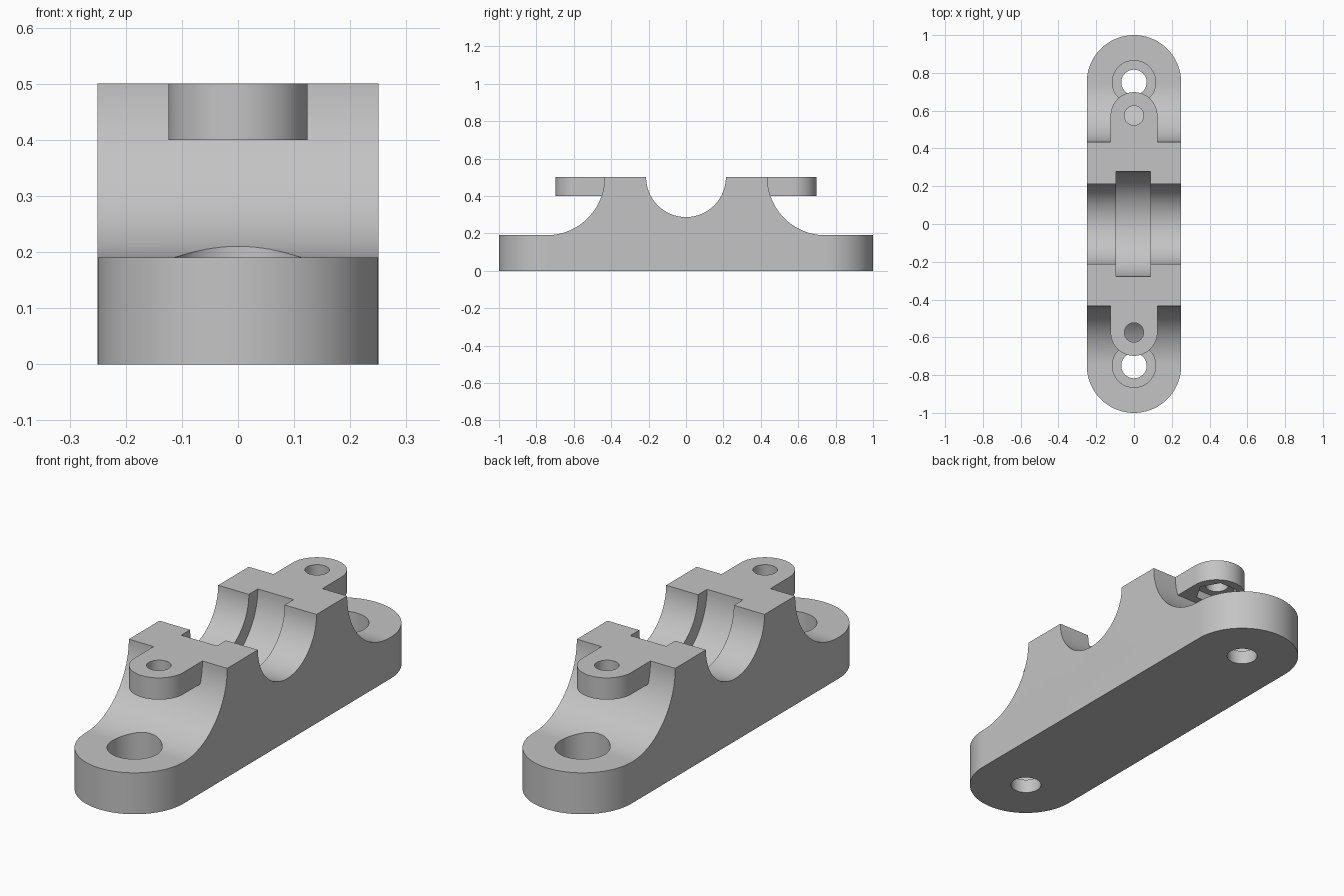
import bpy, bmesh
from math import sin, cos, pi, radians
from mathutils import Matrix

cube = bpy.data.objects.get("Cube")
if cube:
    bpy.data.objects.remove(cube, do_unlink=True)

TOP = 0.5
BASE_TOP = 0.19
HALF_W = 0.25
ALONG_X = Matrix(((0, 0, 1, 0), (1, 0, 0, 0), (0, 1, 0, 0), (0, 0, 0, 1)))


def arc(cu, cv, r, start, end, n=32):
    """Points of an arc, angles in degrees."""
    return [(cu + r * cos(radians(start + (end - start) * i / n)),
             cv + r * sin(radians(start + (end - start) * i / n))) for i in range(n + 1)]


def prism(name, outline, low, high, matrix=None):
    """Extrude a closed outline between two heights, optionally turned along x."""
    bm = bmesh.new()
    face = bm.faces.new([bm.verts.new((u, v, low)) for u, v in outline])
    new = bmesh.ops.extrude_face_region(bm, geom=[face])["geom"]
    moved = [g for g in new if isinstance(g, bmesh.types.BMVert)]
    bmesh.ops.translate(bm, verts=moved, vec=(0, 0, high - low))
    if matrix:
        bm.transform(matrix)
    bmesh.ops.recalc_face_normals(bm, faces=bm.faces)
    mesh = bpy.data.meshes.new(name)
    bm.to_mesh(mesh)
    bm.free()
    obj = bpy.data.objects.new(name, mesh)
    bpy.context.collection.objects.link(obj)
    return obj


def combine(target, tool, operation):
    """Apply a boolean and discard the tool."""
    mod = target.modifiers.new(operation.lower(), "BOOLEAN")
    mod.operation, mod.object, mod.solver = operation, tool, "EXACT"
    bpy.ops.object.select_all(action="DESELECT")
    bpy.context.view_layer.objects.active = target
    target.select_set(True)
    bpy.ops.object.modifier_apply(modifier=mod.name)
    bpy.data.objects.remove(tool, do_unlink=True)


def disc(y, r, n=48):
    return arc(0, y, r, 0, 360, n)[:-1]


# Side profile: flat feet, concave shoulders and the round saddle
profile = [(-1.1, 0), (1.1, 0), (1.1, BASE_TOP)]
profile += arc(0.745, TOP, 0.31, 270, 180)
profile += arc(0, TOP, 0.213, 0, -180, 48)
profile += arc(-0.745, TOP, 0.31, 0, -90)
profile += [(-1.1, BASE_TOP)]
body = prism("clamp_base", profile, -0.3, 0.3, ALONG_X)

# Rounded ends in plan
plan = arc(0, 0.75, HALF_W, 0, 180, 48) + arc(0, -0.75, HALF_W, 180, 360, 48)
combine(body, prism("plan_shape", plan, -0.1, 0.7), "INTERSECT")

# Wider groove in the middle of the saddle
groove = prism("saddle_groove", arc(0, TOP, 0.278, 0, 360, 72)[:-1], -0.094, 0.088, ALONG_X)
combine(body, groove, "DIFFERENCE")

for s in (-1, 1):
    # Bolt ear
    ear = arc(0, s * 0.574, 0.124, 0, s * 180) + [(-0.124, s * 0.34), (0.124, s * 0.34)]
    combine(body, prism("bolt_ear", ear, 0.4, TOP), "UNION")
    # Ear hole, with a hexagonal nut pocket underneath
    combine(body, prism("ear_hole", disc(s * 0.574, 0.051), 0.38, 0.6), "DIFFERENCE")
    combine(body, prism("nut_pocket", disc(s * 0.574, 0.095, 6), 0.36, 0.44), "DIFFERENCE")
    # Mounting hole with a deep counterbore
    combine(body, prism("mount_hole", disc(s * 0.75, 0.067), -0.1, 0.3), "DIFFERENCE")
    combine(body, prism("counterbore", disc(s * 0.75, 0.115), 0.065, 0.3), "DIFFERENCE")

# Plain grey plastic
grey = bpy.data.materials.new("plain_grey")
grey.use_nodes = True
colour = (0.55, 0.55, 0.55, 1)
grey.diffuse_color = colour
grey.node_tree.nodes["Principled BSDF"].inputs["Base Color"].default_value = colour
body.data.materials.clear()
body.data.materials.append(grey)
for poly in body.data.polygons:
    poly.material_index = 0

bpy.context.view_layer.objects.active = body
body.select_set(True)
bpy.ops.object.shade_smooth_by_angle(angle=radians(30))
